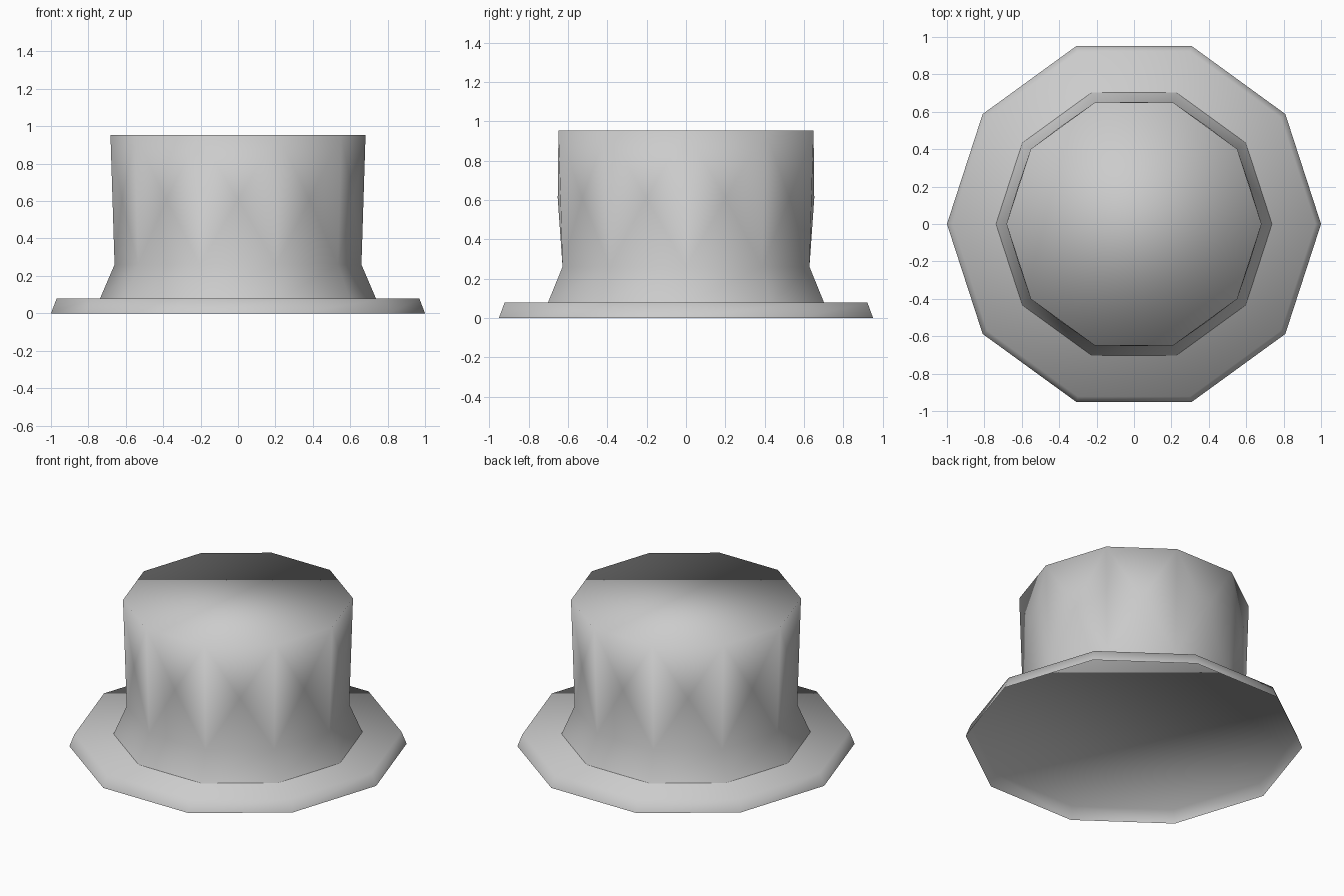
import bpy, bmesh
from math import cos, sin, pi

if "Cube" in bpy.data.objects:
    bpy.data.objects.remove(bpy.data.objects["Cube"])

SIDES = 10


def ring(bm, r, z):
    return [bm.verts.new((r * cos(2 * pi * i / SIDES), r * sin(2 * pi * i / SIDES), z))
            for i in range(SIDES)]


def bridge(bm, lo, hi):
    return [bm.faces.new((lo[i], lo[(i + 1) % SIDES], hi[(i + 1) % SIDES], hi[i]))
            for i in range(SIDES)]


def finish(bm, name):
    for f in bm.faces:
        f.smooth = True
    me = bpy.data.meshes.new(name)
    bm.to_mesh(me)
    bm.free()
    ob = bpy.data.objects.new(name, me)
    bpy.context.collection.objects.link(ob)
    return ob


# Brim: thin tapered ten-sided disc, capped on top and open underneath
bm = bmesh.new()
low, high = ring(bm, 1.0, 0), ring(bm, 0.97, 0.078)
bridge(bm, low, high)
bm.faces.new(high)
finish(bm, "brim")

# Crown: flared foot, near-straight wall with slightly bulged panels, flat top
bm = bmesh.new()
foot, waist, top = ring(bm, 0.738, 0.078), ring(bm, 0.66, 0.26), ring(bm, 0.682, 0.954)
bridge(bm, foot, waist)
wall = bridge(bm, waist, top)
bm.faces.new(top)
bm.normal_update()
bmesh.ops.poke(bm, faces=wall, offset=0.014)
finish(bm, "crown")
